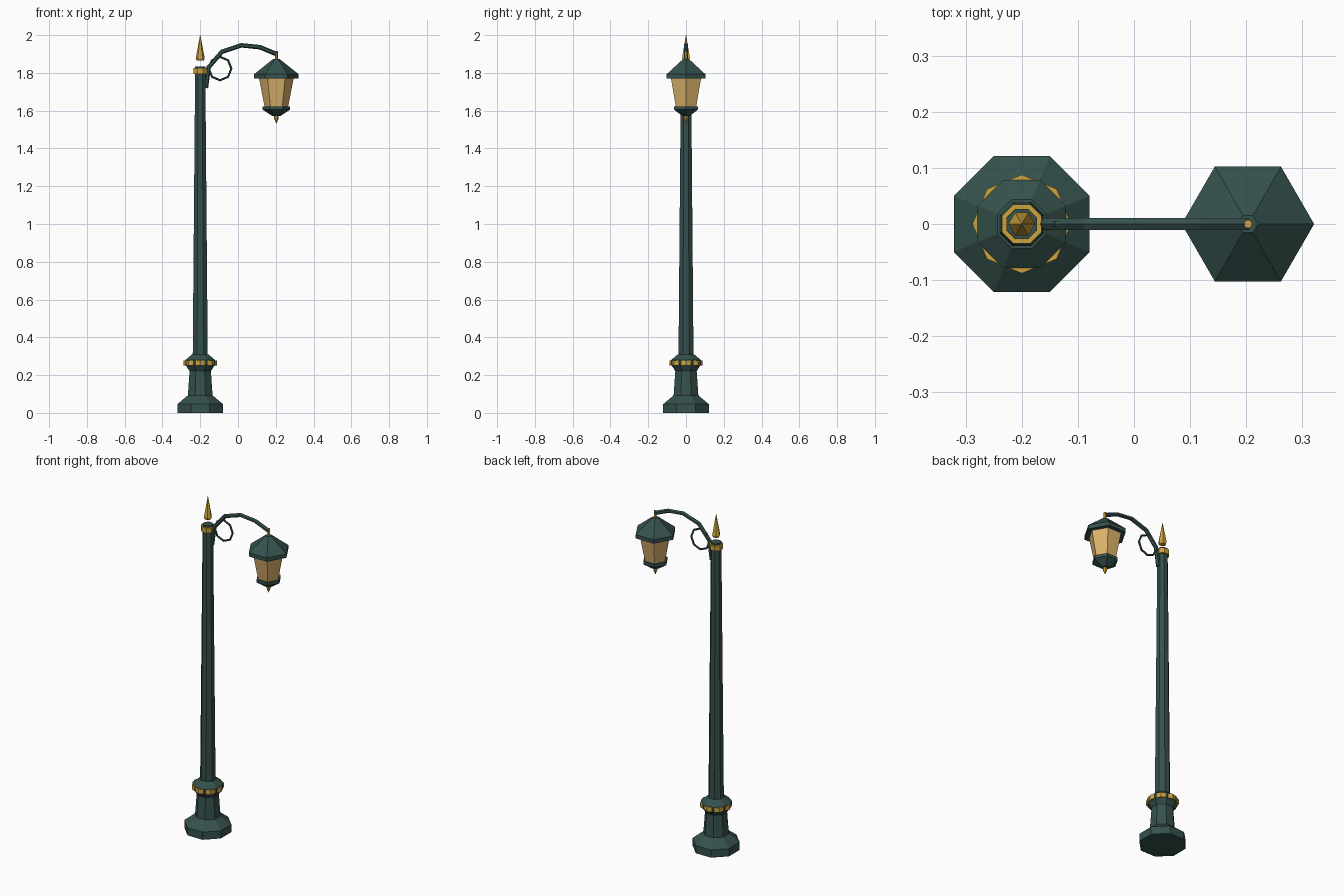
import bpy, bmesh, math
from mathutils import Vector

if "Cube" in bpy.data.objects:
    bpy.data.objects.remove(bpy.data.objects["Cube"])

POST_X, LAMP_X = -0.2, 0.203


def material(name, rgb):
    m = bpy.data.materials.new(name)
    m.use_nodes = True
    m.diffuse_color = (*rgb, 1)
    m.node_tree.nodes["Principled BSDF"].inputs["Base Color"].default_value = (*rgb, 1)
    return m


green = material("dark green iron", (0.036, 0.083, 0.075))
gold = material("gold trim", (0.62, 0.37, 0.045))
glass = material("amber glass", (0.72, 0.45, 0.15))


def finish(name, bm, mat):
    bmesh.ops.recalc_face_normals(bm, faces=bm.faces)
    mesh = bpy.data.meshes.new(name)
    bm.to_mesh(mesh)
    bm.free()
    mesh.materials.append(mat)
    obj = bpy.data.objects.new(name, mesh)
    bpy.context.collection.objects.link(obj)
    return obj


def bridge(bm, a, b):
    n = len(a)
    for i in range(n):
        bm.faces.new((a[i], a[(i + 1) % n], b[(i + 1) % n], b[i]))


def turned(name, mat, x, sides, profile, turn=0.0):
    """Faceted turned part from (radius, height) pairs, capped at both ends."""
    bm = bmesh.new()
    rings = []
    for r, z in profile:
        angles = [turn + math.tau * i / sides for i in range(sides)]
        rings.append([bm.verts.new((x + r * math.cos(a), r * math.sin(a), z)) for a in angles])
    for a, b in zip(rings, rings[1:]):
        bridge(bm, a, b)
    bm.faces.new(rings[0])
    bm.faces.new(rings[-1])
    return finish(name, bm, mat)


def tube(name, mat, path, radius, sides=6, closed=False):
    """Faceted tube along an (x, z) path lying in the plane y = 0."""
    bm = bmesh.new()
    pts = [Vector((x, 0, z)) for x, z in path]
    n = len(pts)
    rings = []
    for i, p in enumerate(pts):
        before = pts[i - 1] if closed or i else p
        after = pts[(i + 1) % n] if closed or i < n - 1 else p
        t = (after - before).normalized()
        up = Vector((-t.z, 0, t.x))
        side = Vector((0, 1, 0))
        ring = []
        for k in range(sides):
            a = math.tau * k / sides
            ring.append(bm.verts.new(p + radius * (up * math.cos(a) + side * math.sin(a))))
        rings.append(ring)
    for a, b in zip(rings, rings[1:]):
        bridge(bm, a, b)
    if closed:
        bridge(bm, rings[-1], rings[0])
    else:
        bm.faces.new(rings[0])
        bm.faces.new(rings[-1])
    return finish(name, bm, mat)


# Post: octagonal, flat sides to the front
flat = math.pi / 8
turned("base_plinth", green, POST_X, 8, [(0.131, 0), (0.131, 0.046), (0.072, 0.092)], flat)
turned("base_column", green, POST_X, 8, [(0.071, 0.09), (0.061, 0.225)], flat)
turned("base_collar", green, POST_X, 8,
       [(0.062, 0.222), (0.085, 0.255), (0.085, 0.28), (0.047, 0.31)], flat)
turned("base_gold_ring", gold, POST_X, 8, [(0.088, 0.25), (0.088, 0.278)])
turned("pole", green, POST_X, 8, [(0.043, 0.3), (0.029, 1.835)], flat)
turned("top_gold_ring", gold, POST_X, 8, [(0.038, 1.795), (0.038, 1.826)], flat)
turned("post_finial", gold, POST_X, 6, [(0.018, 1.865), (0.024, 1.877), (0.001, 2.0)])

# Curved arm and its scroll ring
tube("arm", green,
     [(-0.17, 1.72), (-0.155, 1.83), (-0.085, 1.912), (0.018, 1.946), (0.116, 1.936), (0.203, 1.9)],
     0.012)
tube("scroll_ring", green,
     [(-0.095 + 0.06 * math.cos(math.tau * i / 8), 1.823 + 0.062 * math.sin(math.tau * i / 8))
      for i in range(8)], 0.006, closed=True)

# Hexagonal lantern
turned("lantern_hanger", gold, LAMP_X, 6, [(0.008, 1.86), (0.008, 1.915)])
turned("lantern_roof", green, LAMP_X, 6,
       [(0.118, 1.77), (0.118, 1.793), (0.018, 1.873)])
turned("lantern_glass", glass, LAMP_X, 6, [(0.062, 1.62), (0.092, 1.772)])
turned("lantern_bottom", green, LAMP_X, 6,
       [(0.022, 1.572), (0.072, 1.605), (0.072, 1.623)])
turned("lantern_drop", gold, LAMP_X, 6, [(0.001, 1.532), (0.013, 1.56), (0.011, 1.575)])
